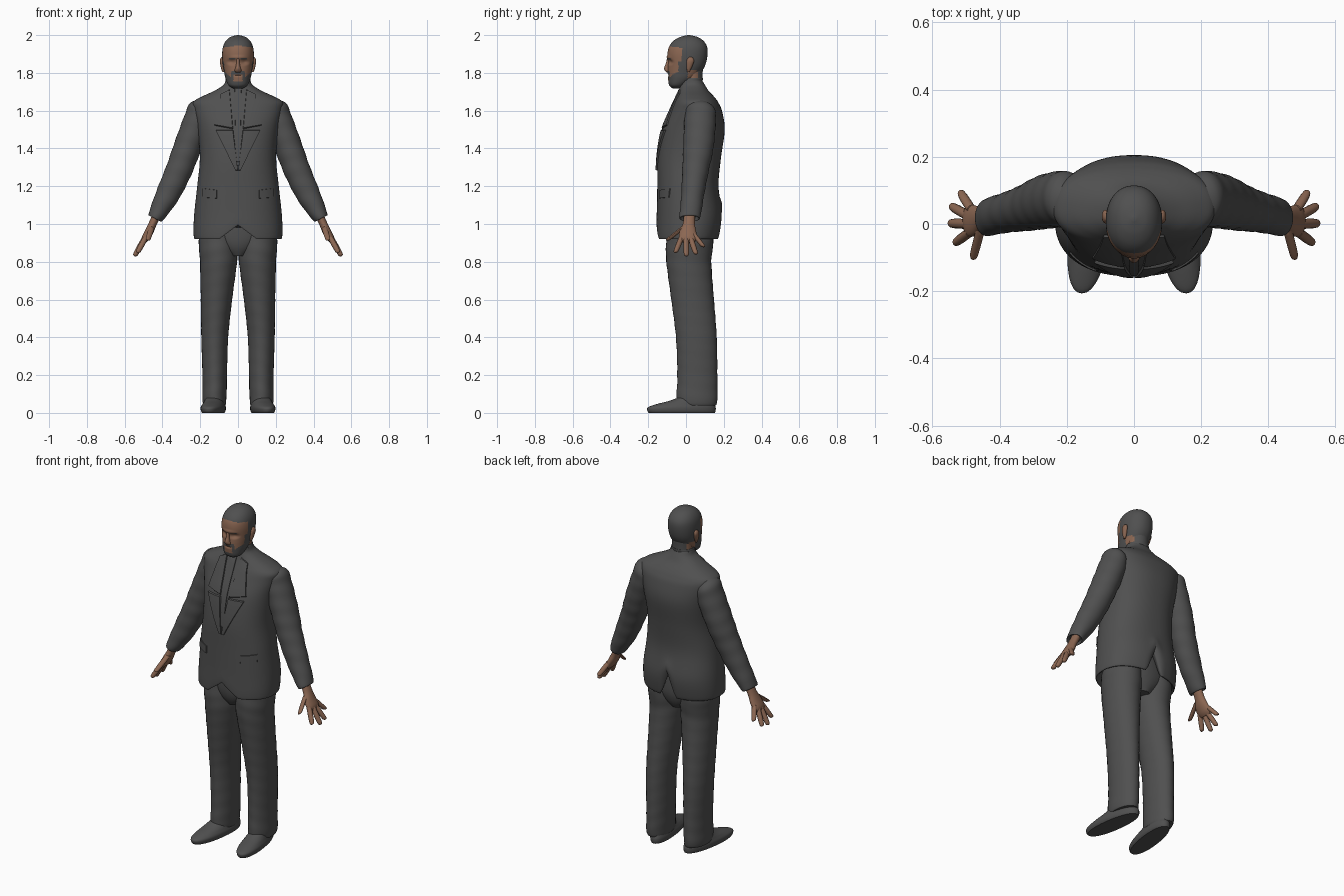
import bpy, bmesh, math
from mathutils import Vector
from mathutils.bvhtree import BVHTree

old = bpy.data.objects.get("Cube")
if old:
    bpy.data.objects.remove(old, do_unlink=True)


def material(name, rgb):
    m = bpy.data.materials.new(name)
    m.use_nodes = True
    m.diffuse_color = (*rgb, 1)
    bsdf = next(n for n in m.node_tree.nodes if n.type == 'BSDF_PRINCIPLED')
    bsdf.inputs["Base Color"].default_value = (*rgb, 1)
    return m


GREY = material("charcoal grey", (.08, .08, .08))
SKIN = material("brown skin", (.26, .135, .085))


def finish(name, bm, mats, rule=None, angle=40):
    """Turn a bmesh into a smooth shaded object, coloured by a face rule."""
    bmesh.ops.recalc_face_normals(bm, faces=bm.faces[:])
    if rule:
        for f in bm.faces:
            f.material_index = rule(f.calc_center_median())
    me = bpy.data.meshes.new(name)
    bm.to_mesh(me)
    bm.free()
    for m in mats:
        me.materials.append(m)
    me.shade_smooth()
    me.set_sharp_from_angle(angle=math.radians(angle))
    ob = bpy.data.objects.new(name, me)
    bpy.context.scene.collection.objects.link(ob)
    return ob


def spline(rows, steps):
    """Smooth curve through rows of section values."""
    out = []
    for i in range(len(rows) - 1):
        a, b = rows[max(i - 1, 0)], rows[i]
        c, d = rows[i + 1], rows[min(i + 2, len(rows) - 1)]
        for s in range(steps):
            t = s / steps
            out.append([q + .5 * t * (r - p + t * (2 * p - 5 * q + 4 * r - e
                        + t * (3 * (q - r) + e - p)))
                        for p, q, r, e in zip(a, b, c, d)])
    return out + [list(rows[-1])]


def loft(name, rows, mats, side=1, segs=32, steps=5, power=2, tilt=0,
         folds=0, warp=None, rule=None):
    """Skin oval sections given as z, centre x, centre y, radius x, radius y."""
    bm = bmesh.new()
    rings = []
    for z, cx, cy, rx, ry in spline(rows, steps):
        ring = []
        for k in range(segs):
            a = math.tau * k / segs
            c, s = math.cos(a), math.sin(a)
            g = 1 + folds * math.sin(z * 75 + 2 * math.sin(a + 1))
            dx = math.copysign(abs(c) ** (2 / power), c) * rx * g
            dy = math.copysign(abs(s) ** (2 / power), s) * ry * g
            p = Vector((cx + dx, cy + dy, z + tilt * dx))
            if warp:
                p = warp(p)
            p.x *= side
            ring.append(bm.verts.new(p))
        rings.append(ring)
    for lo, hi in zip(rings, rings[1:]):
        for k in range(segs):
            j = (k + 1) % segs
            bm.faces.new((lo[k], lo[j], hi[j], hi[k]))
    bm.faces.new(rings[0])
    bm.faces.new(rings[-1])
    return finish(name, bm, mats, rule)


# Jacket body with front cutaway and back vent in the hem
def hem(p):
    fade = min(1, max(0, (1.15 - p.z) / .22))
    if p.y < 0:
        p.z += fade * .075 * max(0, 1 - abs(p.x) / .1)
    else:
        p.z += fade * .13 * max(0, 1 - abs(p.x) / .05)
    return p


jacket = loft("jacket", [
    (.97, 0, .01, .19, .13), (.92, 0, .008, .226, .158),
    (.95, 0, .012, .235, .168), (1.05, 0, .018, .232, .172),
    (1.2, 0, .01, .216, .162), (1.35, 0, .018, .202, .167),
    (1.5, 0, .04, .215, .165), (1.6, 0, .053, .236, .137),
    (1.645, 0, .053, .238, .117), (1.675, 0, .049, .19, .099),
    (1.705, 0, .041, .125, .079), (1.735, 0, .034, .078, .067),
    (1.76, 0, .028, .066, .058)], [GREY], segs=96, power=2.3, warp=hem)
surface = BVHTree.FromPolygons([v.co[:] for v in jacket.data.vertices],
                               [p.vertices[:] for p in jacket.data.polygons])


def plate(name, corners, lift):
    """Thin cloth panel laid on the jacket front, corners given as x, z."""
    a, b, c, d = [Vector(q) for q in corners]
    ts = [0, .03] + [i / 8 for i in range(1, 8)] + [.97, 1]
    last = len(ts) - 1
    bm = bmesh.new()
    grid = []
    for i, v in enumerate(ts):
        row = []
        for j, u in enumerate(ts):
            q = a.lerp(b, u).lerp(d.lerp(c, u), v)
            hit, normal, _, _ = surface.ray_cast(Vector((q.x, -1, q.y)),
                                                 Vector((0, 1, 0)))
            if hit is None:
                hit, normal = Vector((q.x, 0, q.y)), Vector((0, -1, 0))
            edge = i in (0, last) or j in (0, last)
            row.append(bm.verts.new(hit + normal * (-.004 if edge else lift)))
        grid.append(row)
    for r, s in zip(grid, grid[1:]):
        for j in range(last):
            bm.faces.new((r[j], r[j + 1], s[j + 1], s[j]))
    finish(name, bm, [GREY], angle=30)


plate("tie", [(-.018, 1.72), (.018, 1.72), (.012, 1.32), (-.012, 1.32)], .004)

for side, label in ((1, "left"), (-1, "right")):
    def flip(pts):
        return [(x * side, z) for x, z in pts]

    # Lapels and pocket flaps
    plate(label + "_upper_lapel",
          flip([(.045, 1.715), (.09, 1.69), (.125, 1.52), (.025, 1.5)]), .007)
    plate(label + "_lower_lapel",
          flip([(.025, 1.5), (.12, 1.5), (.012, 1.28), (0, 1.28)]), .009)
    plate(label + "_pocket_flap",
          flip([(.11, 1.18), (.19, 1.19), (.19, 1.14), (.11, 1.135)]), .005)

    # Sleeve
    loft(label + "_sleeve", [
        (1.64, .19, .075, .03, .04), (1.61, .2, .075, .055, .075),
        (1.55, .215, .075, .065, .083), (1.4, .27, .065, .065, .08),
        (1.28, .315, .05, .062, .07), (1.15, .375, .035, .055, .06),
        (1.035, .437, .02, .036, .055), (1.045, .432, .02, .024, .04)],
        [GREY], side, tilt=.53, folds=.015, steps=8)

    # Palm, fingers and thumb
    loft(label + "_palm", [
        (1.06, .425, .02, .02, .03), (1, .452, .015, .019, .032),
        (.96, .47, .01, .02, .044), (.925, .49, .01, .018, .048),
        (.905, .5, .01, .01, .036)], [SKIN], side, tilt=.5)
    for digit, base, tip in (
            ("index_finger", (.488, -.024, .93), (.531, -.055, .85)),
            ("middle_finger", (.495, 0, .925), (.546, .002, .832)),
            ("ring_finger", (.494, .025, .925), (.542, .052, .842)),
            ("little_finger", (.483, .042, .945), (.515, .092, .88)),
            ("thumb", (.455, -.01, .985), (.478, -.098, .915))):
        b, t = Vector(base), Vector(tip)
        rows = []
        for f, r in ((0, .013), (.5, .0135), (.9, .012), (1, .008), (1.03, .002)):
            p = b.lerp(t, f)
            rows.append((p.z, p.x, p.y, r, r * 1.1))
        loft(label + "_" + digit, rows, [SKIN], side, segs=12, steps=3, tilt=.4)

    # Trouser leg
    loft(label + "_trouser_leg", [
        (1, .1, .02, .095, .115), (.9, .105, .02, .103, .125),
        (.8, .103, .015, .098, .119), (.6, .114, .035, .083, .113),
        (.4, .123, .055, .071, .108), (.2, .123, .06, .065, .106),
        (.07, .125, .058, .063, .108), (.04, .125, .06, .058, .1)],
        [GREY], side, folds=.008, steps=8)

    # Shoe with the toe turned slightly outward
    def splay(p):
        p.x -= .13 * p.y
        return p

    loft(label + "_shoe", [
        (0, .128, -.022, .054, .175), (.012, .128, -.024, .06, .181),
        (.03, .128, -.022, .061, .179), (.048, .128, 0, .055, .15),
        (.065, .128, .03, .05, .115), (.09, .128, .06, .045, .08)],
        [GREY], side, power=2.2, warp=splay)

    # Ear
    loft(label + "_ear", [
        (1.805, .077, .012, .005, .006), (1.825, .08, .016, .01, .013),
        (1.86, .085, .022, .011, .02), (1.878, .084, .024, .008, .014),
        (1.884, .082, .024, .003, .005)], [SKIN], side, segs=16)

# Trouser seat
loft("trouser_seat", [
    (.83, 0, .02, .05, .09), (.88, 0, .02, .13, .115),
    (.95, 0, .02, .185, .125), (1.1, 0, .015, .18, .12)], [GREY])

# Neck and shirt collar
loft("neck", [
    (1.68, 0, .045, .06, .055), (1.76, 0, .034, .058, .054),
    (1.83, 0, .03, .06, .06)], [SKIN, GREY],
    rule=lambda c: int(c.y > .06))
loft("shirt_collar", [
    (1.7, 0, .032, .075, .064), (1.745, 0, .028, .068, .06),
    (1.772, 0, .032, .063, .057), (1.76, 0, .032, .05, .045)], [GREY])


# Head: sunken eyes and brow ridge, then hair and beard by region
def face_shape(p):
    if p.y < 0:
        eye = math.hypot((abs(p.x) - .034) / .02, (p.z - 1.858) / .013)
        p.y += .013 * max(0, 1 - eye / 1.5)
        brow = math.hypot(p.x / .06, (p.z - 1.882) / .012)
        p.y -= .006 * max(0, 1 - brow)
        mouth = math.hypot(p.x / .03, (p.z - 1.787) / .007)
        p.y += .006 * max(0, 1 - mouth)
    return p


def hair_rule(c):
    x, y, z = abs(c.x), c.y, c.z
    if .01 < y < .055 and z < 1.815:
        return 0
    if y > -.02 or z > 1.945 - x * .15:
        return 1
    if x < .024 and 1.752 < z < 1.793 and y < -.06:
        return 0
    moustache = x < .036 and z < 1.808
    cheek = z < 1.77 + max(0, x - .03) * .9
    sideburn = y > -.04 and z < 1.86
    brow = .014 < x < .05 and 1.872 < z < 1.879
    return int(moustache or cheek or sideburn or brow)


loft("head", [
    (1.718, 0, -.045, .025, .026), (1.735, 0, -.044, .05, .045),
    (1.77, 0, -.022, .066, .073), (1.81, 0, -.006, .074, .091),
    (1.85, 0, .005, .081, .1), (1.9, 0, .008, .084, .106),
    (1.94, 0, .011, .079, .1), (1.97, 0, .013, .064, .079),
    (1.99, 0, .015, .04, .046), (2, 0, .015, .006, .006)],
    [SKIN, GREY], segs=96, steps=9, power=2.15, warp=face_shape, rule=hair_rule)

# Nose
loft("nose", [
    (1.803, 0, -.094, .012, .01), (1.812, 0, -.097, .018, .015),
    (1.826, 0, -.098, .014, .018), (1.85, 0, -.094, .009, .013),
    (1.878, 0, -.092, .008, .008)], [SKIN], segs=20)
